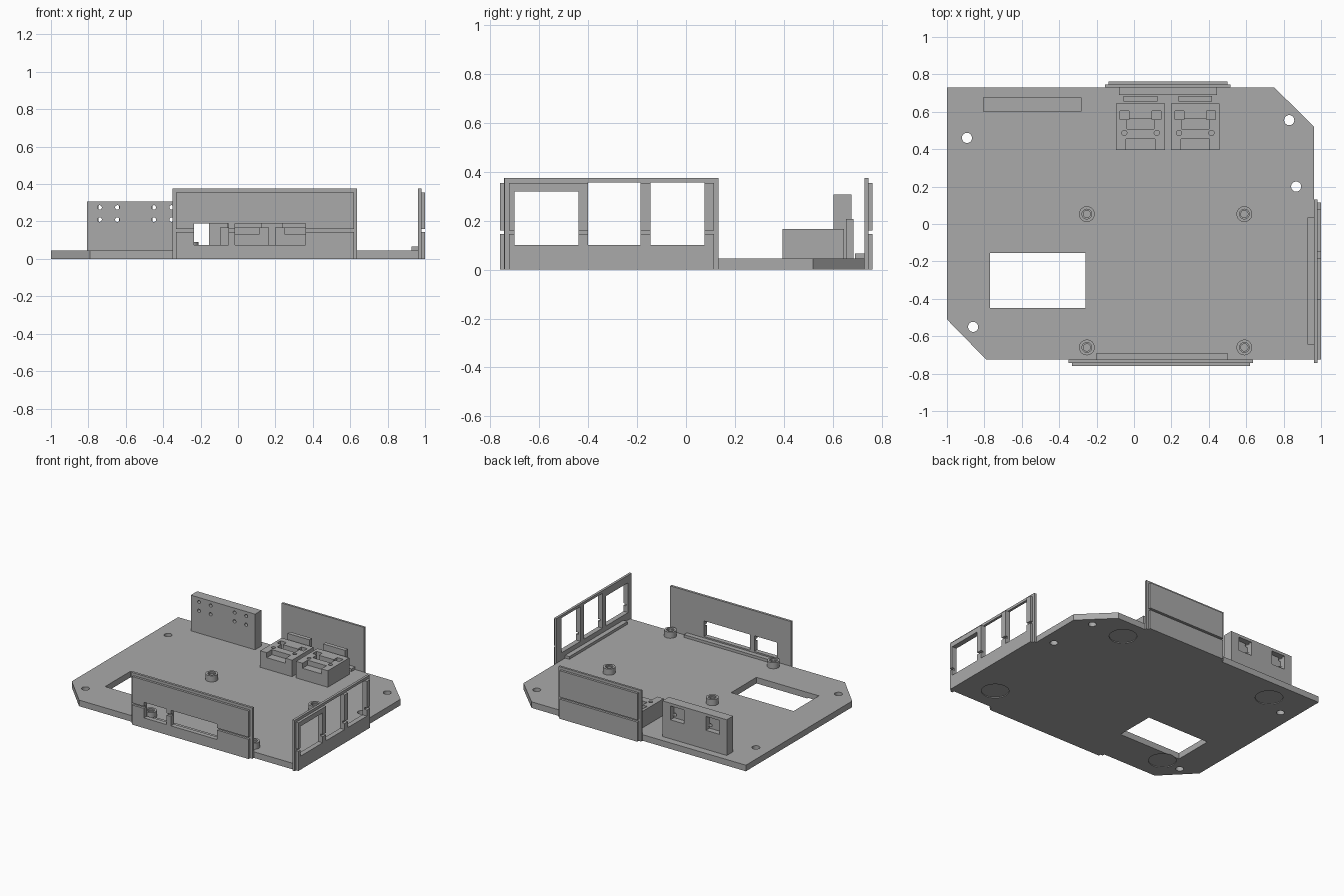
import bpy, bmesh, math
from mathutils import Matrix, Vector

if "Cube" in bpy.data.objects:
    bpy.data.objects.remove(bpy.data.objects["Cube"])

gray = bpy.data.materials.new("plain gray")
gray.diffuse_color = (0.4, 0.4, 0.4, 1)
gray.use_nodes = True
gray.node_tree.nodes["Principled BSDF"].inputs["Base Color"].default_value = gray.diffuse_color


def finish(name, bm):
    bmesh.ops.recalc_face_normals(bm, faces=bm.faces)
    me = bpy.data.meshes.new(name)
    bm.to_mesh(me)
    bm.free()
    me.materials.append(gray)
    ob = bpy.data.objects.new(name, me)
    bpy.context.collection.objects.link(ob)
    return ob


def box(name, x0, x1, y0, y1, z0, z1):
    bm = bmesh.new()
    m = Matrix.LocRotScale(Vector(((x0 + x1) / 2, (y0 + y1) / 2, (z0 + z1) / 2)), None,
                           Vector((x1 - x0, y1 - y0, z1 - z0)))
    bmesh.ops.create_cube(bm, size=1, matrix=m)
    return finish(name, bm)


def cyl(name, x, y, z, r, h, axis="Z"):
    bm = bmesh.new()
    rot = Matrix.Rotation(math.pi / 2, 4, "X") if axis == "Y" else Matrix()
    bmesh.ops.create_cone(bm, cap_ends=True, segments=32, radius1=r, radius2=r, depth=h,
                          matrix=Matrix.Translation((x, y, z)) @ rot)
    return finish(name, bm)


def combine(ob, others, op="DIFFERENCE"):
    bpy.context.view_layer.objects.active = ob
    for o in others:
        mod = ob.modifiers.new("cut", "BOOLEAN")
        mod.operation, mod.solver, mod.object = op, "EXACT", o
        bpy.ops.object.modifier_apply(modifier=mod.name)
        bpy.data.objects.remove(o)
    return ob


def smooth(ob):
    bpy.ops.object.select_all(action="DESELECT")
    ob.select_set(True)
    bpy.context.view_layer.objects.active = ob
    bpy.ops.object.shade_smooth_by_angle(angle=math.radians(30))


TOP = 0.045

# base plate with two clipped corners
bm = bmesh.new()
outline = [(-1, -0.51), (-0.79, -0.725), (0.963, -0.725), (0.963, 0.52), (0.75, 0.73), (-1, 0.73)]
face = bm.faces.new([bm.verts.new((x, y, 0)) for x, y in outline])
ext = bmesh.ops.extrude_face_region(bm, geom=[face])
bmesh.ops.translate(bm, vec=(0, 0, TOP), verts=[v for v in ext["geom"] if isinstance(v, bmesh.types.BMVert)])
base = finish("base_plate", bm)

# card opening, screw holes and shallow foot recesses
cuts = [box("cut", -0.77, -0.26, -0.45, -0.155, -0.1, 0.1)]
for x, y in [(-0.893, 0.46), (0.83, 0.555), (0.867, 0.2), (-0.86, -0.55)]:
    cuts.append(cyl("cut", x, y, 0, 0.027, 0.3))
for x, y in [(0.57, 0.565), (0.755, -0.545), (-0.705, 0.565), (-0.7, -0.54)]:
    cuts.append(cyl("cut", x, y, 0, 0.093, 0.012))
smooth(combine(base, cuts))

# board standoffs with stepped screw holes
for x in (-0.252, 0.59):
    for y in (0.053, -0.66):
        s = cyl("standoff", x, y, 0.067, 0.042, 0.046)
        smooth(combine(s, [cyl("cut", x, y, 0.09, 0.026, 0.02), cyl("cut", x, y, 0.075, 0.019, 0.05)]))


def wall(name, along, a0, a1, d0, d1, d2, windows):
    """Inner panel d0..d1 and a narrower, grooved outer skin d1..d2."""
    def part(p0, p1, q0, q1, z0, z1):
        q0, q1 = sorted((q0, q1))
        if along == "x":
            return box(name, p0, p1, q0, q1, z0, z1)
        return box(name, q0, q1, p0, p1, z0, z1)
    w = part(a0, a1, d0, d1, 0, 0.375)
    mid = (d0 + d1) / 2
    skins = [part(a0 + 0.018, a1 - 0.018, mid, d2, z0, z1) for z0, z1 in ((0, 0.145), (0.16, 0.355))]
    combine(w, skins, "UNION")
    combine(w, [part(p0, p1, d0 - 0.1, d0 + 0.1, z0, z1) for p0, p1, z0, z1 in windows])
    w.name = name


wall("front_wall", "x", -0.35, 0.637, -0.725, -0.743, -0.76,
     [(-0.235, -0.05, 0.075, 0.19), (-0.015, 0.36, 0.075, 0.19)])
wall("back_wall", "x", -0.155, 0.517, 0.73, 0.746, 0.763, [])
wall("right_wall", "y", -0.742, 0.132, 0.963, 0.981, 1.0,
     [(-0.7, -0.44, 0.1, 0.32), (-0.4, -0.185, 0.1, 0.356), (-0.145, 0.075, 0.1, 0.356)])

# low ridges stiffening each wall
box("front_ridge", -0.2, 0.5, -0.725, -0.69, TOP, 0.065)
box("back_ridge", -0.08, 0.445, 0.69, 0.73, TOP, 0.065)
box("right_ridge", 0.928, 0.963, -0.645, 0.035, TOP, 0.065)

# pair of connector holders with backing tabs
for cx in (0.035, 0.327):
    h = box("connector_holder", cx - 0.13, cx + 0.13, 0.395, 0.645, TOP, 0.167)
    cuts = [box("cut", cx - 0.077, cx + 0.077, 0.3, 0.455, 0.13, 0.3),
            box("cut", cx - 0.073, cx + 0.073, 0.508, 0.562, 0.13, 0.3)]
    for s in (-1, 1):
        x = cx + s * 0.085
        cuts.append(box("cut", x - 0.024, x + 0.024, 0.56, 0.603, 0.1, 0.3))
        cuts.append(cyl("cut", cx + s * 0.087, 0.487, 0.17, 0.014, 0.12))
    smooth(combine(h, cuts))
    box("holder_tab", cx - 0.09, cx + 0.09, 0.655, 0.685, TOP, 0.207)

# upright mounting block with pin holes in front and pockets behind
block = box("mounting_block", -0.807, -0.282, 0.602, 0.677, TOP, 0.308)
cuts = [box("cut", x - 0.055, x + 0.055, 0.635, 0.8, 0.185, 0.287) for x in (-0.692, -0.402)]
for x in (-0.74, -0.645, -0.45, -0.355):
    for z in (0.21, 0.275):
        cuts.append(cyl("cut", x, 0.61, z, 0.012, 0.08, "Y"))
smooth(combine(block, cuts))
